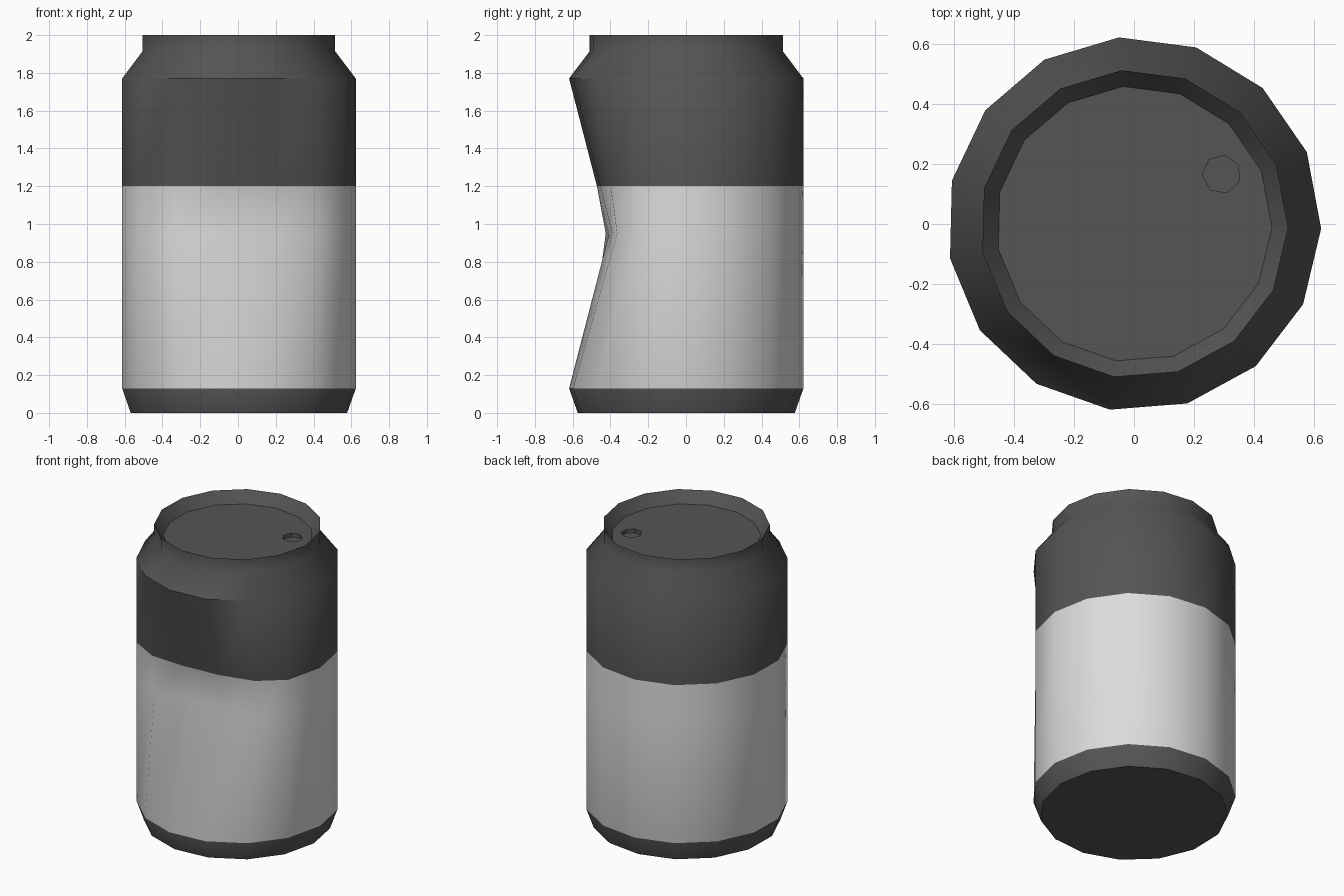
import bpy, bmesh, math

if "Cube" in bpy.data.objects:
    bpy.data.objects.remove(bpy.data.objects["Cube"])

SIDES = 15
START = math.radians(-1.4)


def material(name, value):
    m = bpy.data.materials.new(name)
    m.diffuse_color = (value, value, value, 1)
    m.use_nodes = True
    m.node_tree.nodes["Principled BSDF"].inputs["Base Color"].default_value = m.diffuse_color
    return m


dark = material("dark grey metal", 0.09)
light = material("light grey label", 0.72)


def ring(bm, r, z, n=SIDES, start=START, cx=0, cy=0):
    return [bm.verts.new((cx + r * math.cos(start + math.tau * i / n),
                          cy + r * math.sin(start + math.tau * i / n), z)) for i in range(n)]


def skin(bm, a, b, mat=0):
    n = len(a)
    for i in range(n):
        j = (i + 1) % n
        bm.faces.new((a[i], a[j], b[j], b[i])).material_index = mat


def finish(bm, name):
    me = bpy.data.meshes.new(name)
    bm.to_mesh(me)
    bm.free()
    me.materials.append(dark)
    me.materials.append(light)
    ob = bpy.data.objects.new(name, me)
    bpy.context.collection.objects.link(ob)
    bpy.ops.object.select_all(action='DESELECT')
    ob.select_set(True)
    bpy.context.view_layer.objects.active = ob
    bpy.ops.object.shade_smooth_by_angle(angle=math.radians(40))


# can body: base, label, dark upper band, shoulder, neck and inner rim wall
bm = bmesh.new()
base = ring(bm, 0.578, 0)
low = ring(bm, 0.624, 0.13)
mid = ring(bm, 0.624, 0.95)
split = ring(bm, 0.624, 1.2)
high = ring(bm, 0.624, 1.77)
neck = ring(bm, 0.514, 1.915)
rim = ring(bm, 0.514, 2.0)
lid_edge = ring(bm, 0.46, 1.925)

# front dent: push the middle loop's front columns back (ordered left to right)
front = sorted((v for v in mid if v.co.y < -0.4), key=lambda v: v.co.x)
for v, y in zip(front, (-0.425, -0.407, -0.39, -0.365)):
    v.co.y = y
# the colour boundary lies on the straight slope between dent and shoulder
t = (1.2 - 0.95) / (1.77 - 0.95)
for s, m, h in zip(split, mid, high):
    s.co = m.co.lerp(h.co, t)

bm.faces.new(list(reversed(base)))
skin(bm, base, low)
skin(bm, low, mid, 1)
skin(bm, mid, split, 1)
skin(bm, split, high)
skin(bm, high, neck)
skin(bm, neck, rim)
skin(bm, rim, lid_edge)
finish(bm, "can_body")

# lid with a small round recess
bm = bmesh.new()
outer = ring(bm, 0.46, 1.925)
hole = ring(bm, 0.064, 1.925, 7, math.radians(28), 0.292, 0.166)
edges = [bm.edges.new((r[i], r[(i + 1) % len(r)])) for r in (outer, hole) for i in range(len(r))]
bmesh.ops.triangle_fill(bm, edges=edges, use_beauty=True, normal=(0, 0, 1))
for f in bm.faces:
    f.normal_update()
    if f.normal.z < 0:
        f.normal_flip()
if any(all(v in hole for v in f.verts) for f in bm.faces):
    bmesh.ops.delete(bm, geom=[f for f in bm.faces if all(v in hole for v in f.verts)],
                     context='FACES_ONLY')
floor = ring(bm, 0.064, 1.9, 7, math.radians(28), 0.292, 0.166)
skin(bm, hole, floor)
bm.faces.new(floor)
finish(bm, "can_lid")
